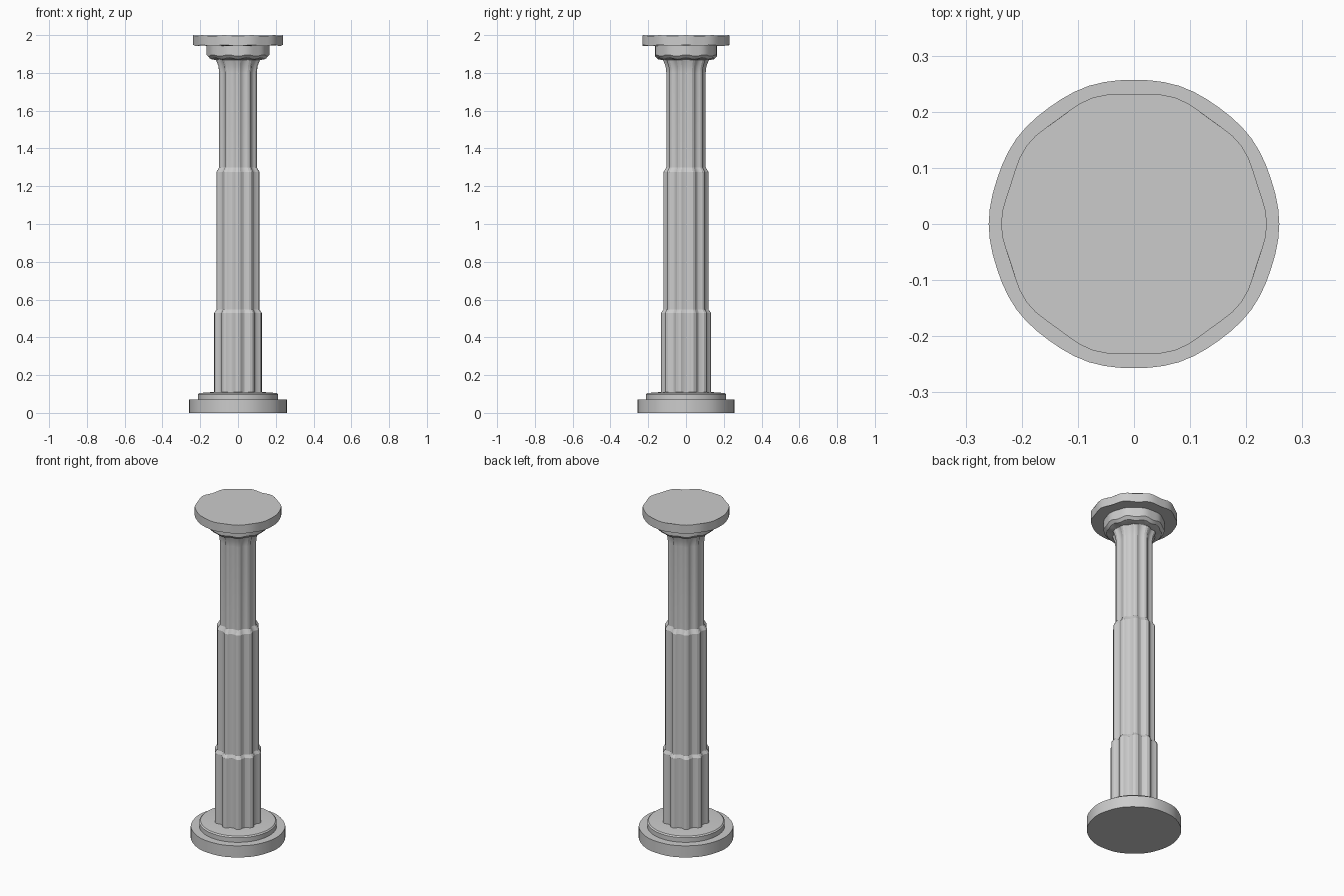
import bpy, math

if "Cube" in bpy.data.objects:
    bpy.data.objects.remove(bpy.data.objects["Cube"])

def ring_solid(name, rings, seg=60):
    """Stack of closed rings; each ring is a function angle -> (radius, z)."""
    verts, faces = [], []
    for f in rings:
        for i in range(seg):
            a = 2 * math.pi * i / seg
            r, z = f(a)
            verts.append((r * math.cos(a), r * math.sin(a), z))
    for k in range(len(rings) - 1):
        for i in range(seg):
            j = (i + 1) % seg
            faces.append((k*seg + i, k*seg + j, (k+1)*seg + j, (k+1)*seg + i))
    faces.append(tuple(reversed(range(seg))))
    faces.append(tuple(range((len(rings) - 1) * seg, len(rings) * seg)))
    me = bpy.data.meshes.new(name)
    me.from_pydata(verts, [], faces)
    ob = bpy.data.objects.new(name, me)
    bpy.context.collection.objects.link(ob)
    bpy.context.view_layer.objects.active = ob
    ob.select_set(True)
    bpy.ops.object.shade_smooth_by_angle(angle=math.radians(20))
    ob.select_set(False)
    return ob

def wavy(r, z, dr=0.0, dz=0.0):
    # ten soft lobes around the rim
    return lambda a: (r + dr * math.cos(10 * a), z + dz * math.cos(10 * a))

def fluted(r, z, depth):
    # ten raised ribs with flat lands and hollow grooves between
    def f(a):
        t = 0.5 + 0.5 * math.cos(10 * a)      # 1 at groove centre
        return r - depth * min(1, max(0, (t - 0.1) / 0.8)), z
    return f

# Stepped base
ring_solid("base_plinth", [wavy(0.258, 0, 0.001), wavy(0.258, 0.07, 0.001)])
ring_solid("base_step", [wavy(0.212, 0.06), wavy(0.212, 0.098), wavy(0.205, 0.105), wavy(0.14, 0.11)])

# Fluted shaft narrowing in three drums, flaring under the capital
shaft = [(0.132, 0.10, 0.018), (0.132, 0.53, 0.018), (0.119, 0.548, 0.014),
         (0.119, 1.275, 0.014), (0.104, 1.30, 0.012), (0.104, 1.80, 0.012),
         (0.108, 1.835, 0.012), (0.122, 1.87, 0.012), (0.14, 1.885, 0.012)]
ring_solid("fluted_shaft", [fluted(*s) for s in shaft])

# Capital
ring_solid("capital_neck", [wavy(0.12, 1.87, 0, 0.003), wavy(0.15, 1.876, 0.002, 0.004),
                            wavy(0.165, 1.892, 0.002, 0.004), wavy(0.165, 1.95, 0.002)])
ring_solid("capital_slab", [wavy(0.234, 1.945, 0.003, 0.003), wavy(0.234, 1.997, 0.003, 0.003)])
